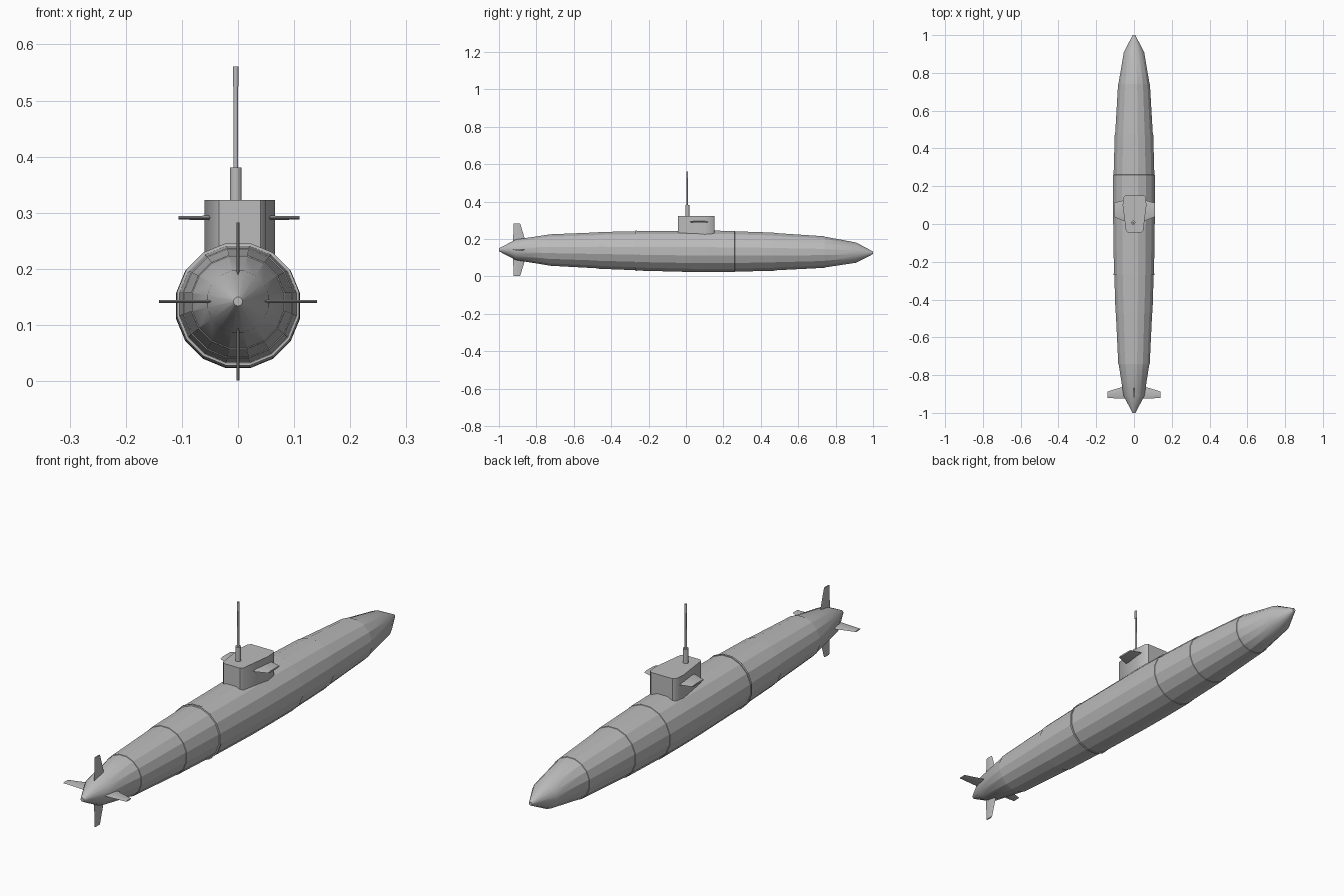
import bpy, bmesh, math
from mathutils import Vector

cube = bpy.data.objects.get("Cube")
if cube:
    bpy.data.objects.remove(cube, do_unlink=True)

grey = bpy.data.materials.new("hull grey")
grey.use_nodes = True
colour = (0.5, 0.5, 0.5, 1)
grey.diffuse_color = colour
grey.node_tree.nodes["Principled BSDF"].inputs["Base Color"].default_value = colour


def loft(name, rings, smooth=20):
    """Skin a list of equal-length point rings and cap both ends."""
    bm = bmesh.new()
    loops = [[bm.verts.new(p) for p in ring] for ring in rings]
    n = len(loops[0])
    for a, b in zip(loops, loops[1:]):
        for i in range(n):
            j = (i + 1) % n
            bm.faces.new((a[i], a[j], b[j], b[i]))
    bm.faces.new(loops[0])
    bm.faces.new(loops[-1])
    bmesh.ops.recalc_face_normals(bm, faces=bm.faces)
    mesh = bpy.data.meshes.new(name)
    bm.to_mesh(mesh)
    bm.free()
    mesh.materials.append(grey)
    obj = bpy.data.objects.new(name, mesh)
    bpy.context.collection.objects.link(obj)
    bpy.ops.object.select_all(action="DESELECT")
    obj.select_set(True)
    bpy.context.view_layer.objects.active = obj
    bpy.ops.object.shade_smooth_by_angle(angle=math.radians(smooth))
    return obj


def circle(y, r, zc, n=16):
    angles = [2 * math.pi * (i + 0.5) / n for i in range(n)]
    return [(r * math.cos(a), y, zc + r * math.sin(a)) for a in angles]


# Hull: sixteen-sided, with small plate steps dropping towards both ends
step = 0.002
hull = [(-1, 0.008, 0.142), (-0.91, 0.056, 0.142)]
for y, r, zc in ((-0.74, 0.085, 0.141), (-0.47, 0.1, 0.139), (-0.27, 0.108, 0.137)):
    hull += [(y - 0.001, r - step, zc), (y, r, zc)]
hull += [(0, 0.112, 0.134), (0.12, 0.113, 0.134)]
for y, r, zc in ((0.26, 0.112, 0.133), (0.47, 0.104, 0.132), (0.74, 0.086, 0.13)):
    hull += [(y, r, zc), (y + 0.001, r - step, zc)]
hull += [(0.91, 0.055, 0.127), (1, 0.007, 0.126)]
loft("hull", [circle(*s) for s in hull])

# Raised band round the hull
loft("hull_band", [circle(-0.27, 0.111, 0.137), circle(-0.262, 0.111, 0.137)])

# Sail: tapered plan with cut corners
plan = [(-0.034, -0.044), (0.04, -0.044), (0.049, -0.034), (0.066, 0.1),
        (0.062, 0.142), (0.052, 0.152), (-0.046, 0.152), (-0.056, 0.142),
        (-0.06, 0.1), (-0.043, -0.034)]
loft("sail", [[(x, y, z) for x, y in plan] for z in (0.18, 0.323)], 40)


def fin(name, centre, out, thick, root, tip, chord_root, chord_tip):
    """Tapered blade growing along 'out', with a six-point section."""
    out = Vector(out)
    side = out.cross(Vector((0, 1, 0)))
    rings = []
    for d, (y0, y1), t in ((root, chord_root, thick), (tip, chord_tip, thick * 0.8)):
        cut = (y1 - y0) * 0.2
        section = [(y0, 0), (y0 + cut, t), (y1 - cut, t), (y1, 0),
                   (y1 - cut, -t), (y0 + cut, -t)]
        rings.append([Vector(centre) + out * d + side * s + Vector((0, y, 0))
                      for y, s in section])
    return loft(name, rings, 15)


# Four stern fins
for name, out in (("left", (1, 0, 0)), ("right", (-1, 0, 0)),
                  ("top", (0, 0, 1)), ("bottom", (0, 0, -1))):
    fin("stern_fin_" + name, (0, 0, 0.142), out, 0.003, 0.03, 0.141,
        (-0.926, -0.853), (-0.921, -0.887))

# Two sail planes
for name, s in (("left", 1), ("right", -1)):
    fin("sail_plane_" + name, (0.002, 0, 0.291), (s, 0, 0), 0.004, 0.04, 0.108,
        (0.01, 0.13), (0.037, 0.112))


# Periscope: stout sleeve, thin mast and a slightly wider head
def upright(name, x, y, stations, n=12):
    loft(name, [[(x + px, y + py, z) for px, _, py in circle(0, r, 0, n)]
                for z, r in stations], 35)


upright("periscope_sleeve", -0.004, 0.007, [(0.315, 0.011), (0.381, 0.011)])
upright("periscope_mast", -0.004, 0.007, [(0.37, 0.0045), (0.53, 0.004)])
upright("periscope_head", -0.004, 0.007, [(0.525, 0.005), (0.561, 0.005)])
